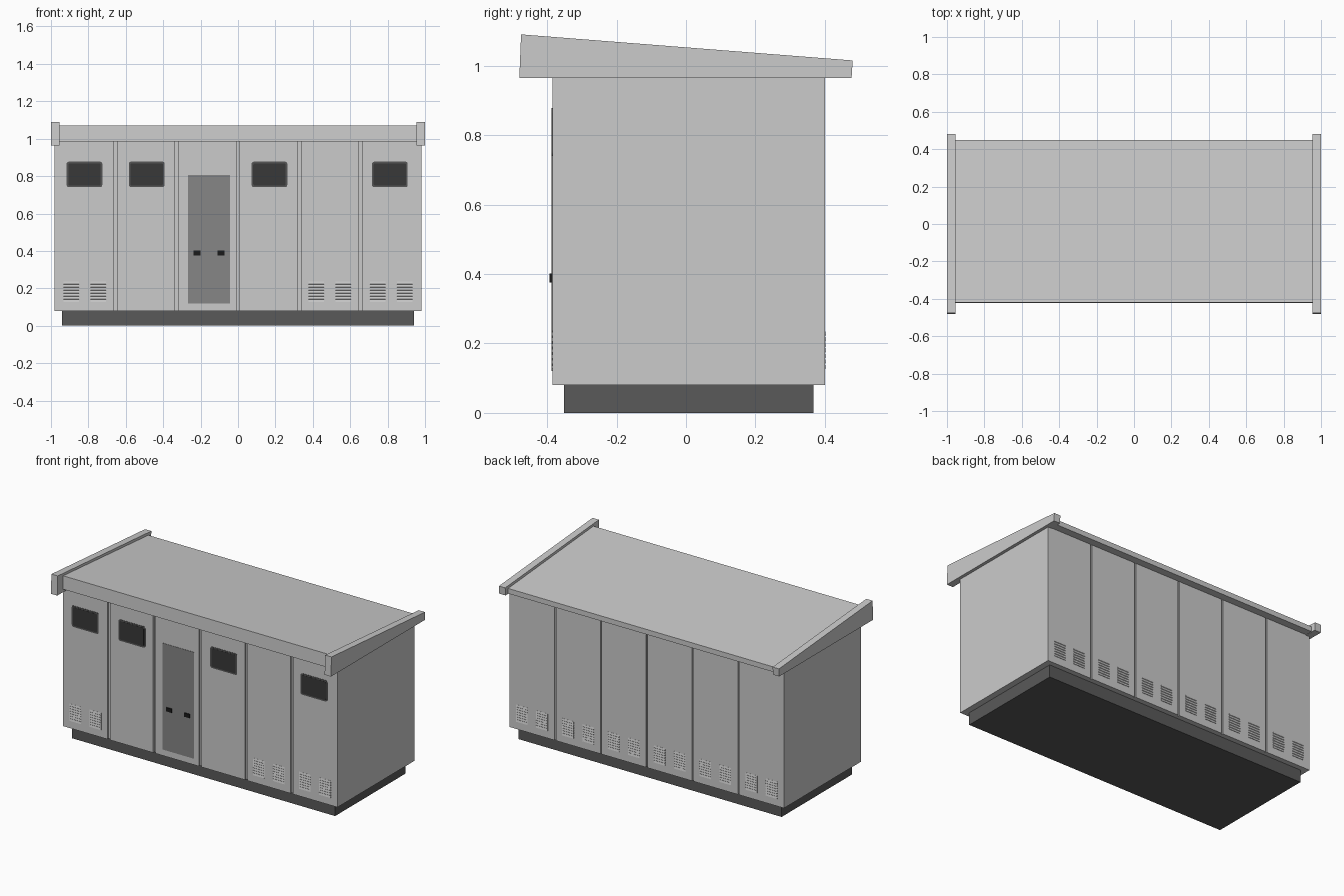
import bpy, bmesh, math

if "Cube" in bpy.data.objects:
    bpy.data.objects.remove(bpy.data.objects["Cube"])


def material(name, v):
    m = bpy.data.materials.new(name)
    m.diffuse_color = (v, v, v, 1)
    m.use_nodes = True
    m.node_tree.nodes["Principled BSDF"].inputs["Base Color"].default_value = m.diffuse_color
    return m


DARK = material("dark_base", 0.1)
GLASS = material("dark_glass", 0.04)
FRAME = material("frame_grey", 0.09)
DOOR = material("door_grey", 0.24)
BLACK = material("black_handle", 0.01)


def add_object(name, bm, mat=None):
    bmesh.ops.recalc_face_normals(bm, faces=bm.faces)
    me = bpy.data.meshes.new(name)
    bm.to_mesh(me)
    bm.free()
    ob = bpy.data.objects.new(name, me)
    bpy.context.collection.objects.link(ob)
    if mat:
        me.materials.append(mat)
    return ob


def prism(name, pts, axis, a, b, mat=None):
    """Extrude a profile: axis 'x' uses (y, z) points, axis 'y' uses (x, z)."""
    bm = bmesh.new()
    place = (lambda p, t: (t, p[0], p[1])) if axis == 'x' else (lambda p, t: (p[0], t, p[1]))
    lo = [bm.verts.new(place(p, a)) for p in pts]
    hi = [bm.verts.new(place(p, b)) for p in pts]
    bm.faces.new(lo)
    bm.faces.new(hi[::-1])
    n = len(pts)
    for i in range(n):
        bm.faces.new((lo[i], lo[(i + 1) % n], hi[(i + 1) % n], hi[i]))
    return add_object(name, bm, mat)


def box(name, x0, x1, y0, y1, z0, z1, mat=None):
    return prism(name, [(x0, z0), (x1, z0), (x1, z1), (x0, z1)], 'y', y0, y1, mat)


def rounded(cx, cz, w, h, r):
    pts = []
    for sx, sz, start in ((1, 1, 0), (-1, 1, 90), (-1, -1, 180), (1, -1, 270)):
        for k in range(4):
            a = math.radians(start + 30 * k)
            pts.append((cx + sx * (w / 2 - r) + r * math.cos(a),
                        cz + sz * (h / 2 - r) + r * math.sin(a)))
    return pts


def vent(name, cx, y, out):
    # sawtooth louvre block: each slat slopes outward to its lower lip
    z0, z1, n = 0.128, 0.24, 7
    step = (z1 - z0) / n
    pts = [(y - out * 0.005, z0)]
    for i in range(n):
        pts += [(y + out * 0.003, z0 + i * step),
                (y + out * 0.0004, z0 + (i + 0.85) * step)]
    pts.append((y - out * 0.005, z1))
    prism(name, pts, 'x', cx - 0.041, cx + 0.041)


FRONT, BACK = -0.385, 0.40
TOP = 0.985
SEAMS = [-0.98, -0.655, -0.327, 0, 0.327, 0.655, 0.98]
CENTRES = [-0.82, -0.49, -0.164, 0.164, 0.49, 0.82]

# plinth and wall core
box("plinth", -0.94, 0.94, -0.352, 0.367, 0, 0.08, DARK)
box("wall_core", -0.98, 0.98, FRONT + 0.012, BACK - 0.008, 0.08, TOP)

# wall panels separated by grooves, wider at the front
for i in range(6):
    for side, gap, y0, y1 in (("front", 0.009, FRONT, FRONT + 0.012),
                              ("back", 0.005, BACK - 0.008, BACK)):
        x0 = SEAMS[i] + (gap if i > 0 else 0)
        x1 = SEAMS[i + 1] - (gap if i < 5 else 0)
        box(f"{side}_panel_{i}", x0, x1, y0, y1, 0.08, TOP)

# louvred vents
for i, c in enumerate(CENTRES):
    for s in (-1, 1):
        vent(f"back_vent_{i}_{s}", c + s * 0.072, BACK, 1)
        if i in (0, 4, 5):
            vent(f"front_vent_{i}_{s}", c + s * 0.072, FRONT, -1)

# windows: rounded frame with glass pane
for i, c in enumerate((-0.821, -0.488, 0.168, 0.812)):
    prism(f"window_frame_{i}", rounded(c, 0.809, 0.191, 0.137, 0.012), 'y',
          FRONT - 0.002, FRONT + 0.004, FRAME)
    prism(f"window_glass_{i}", rounded(c, 0.809, 0.173, 0.119, 0.008), 'y',
          FRONT - 0.003, FRONT, GLASS)

# door and handles
box("door", -0.267, -0.043, FRONT - 0.002, FRONT + 0.004, 0.12, 0.807, DOOR)
for i, c in enumerate((-0.219, -0.09)):
    box(f"door_handle_{i}", c - 0.019, c + 0.019, -0.393, FRONT, 0.376, 0.401, BLACK)

# sloped roof slab
prism("roof", [(-0.423, TOP), (0.45, 0.967), (0.45, 1.0), (-0.42, 1.07)], 'x', -0.96, 0.96)

# raised end boards
for s in (-1, 1):
    prism(f"roof_end_board_{s}",
          [(-0.48, 0.965), (0.477, 0.965), (0.48, 1.015), (-0.475, 1.09)],
          'x', s * 0.955, s * 1.0)
